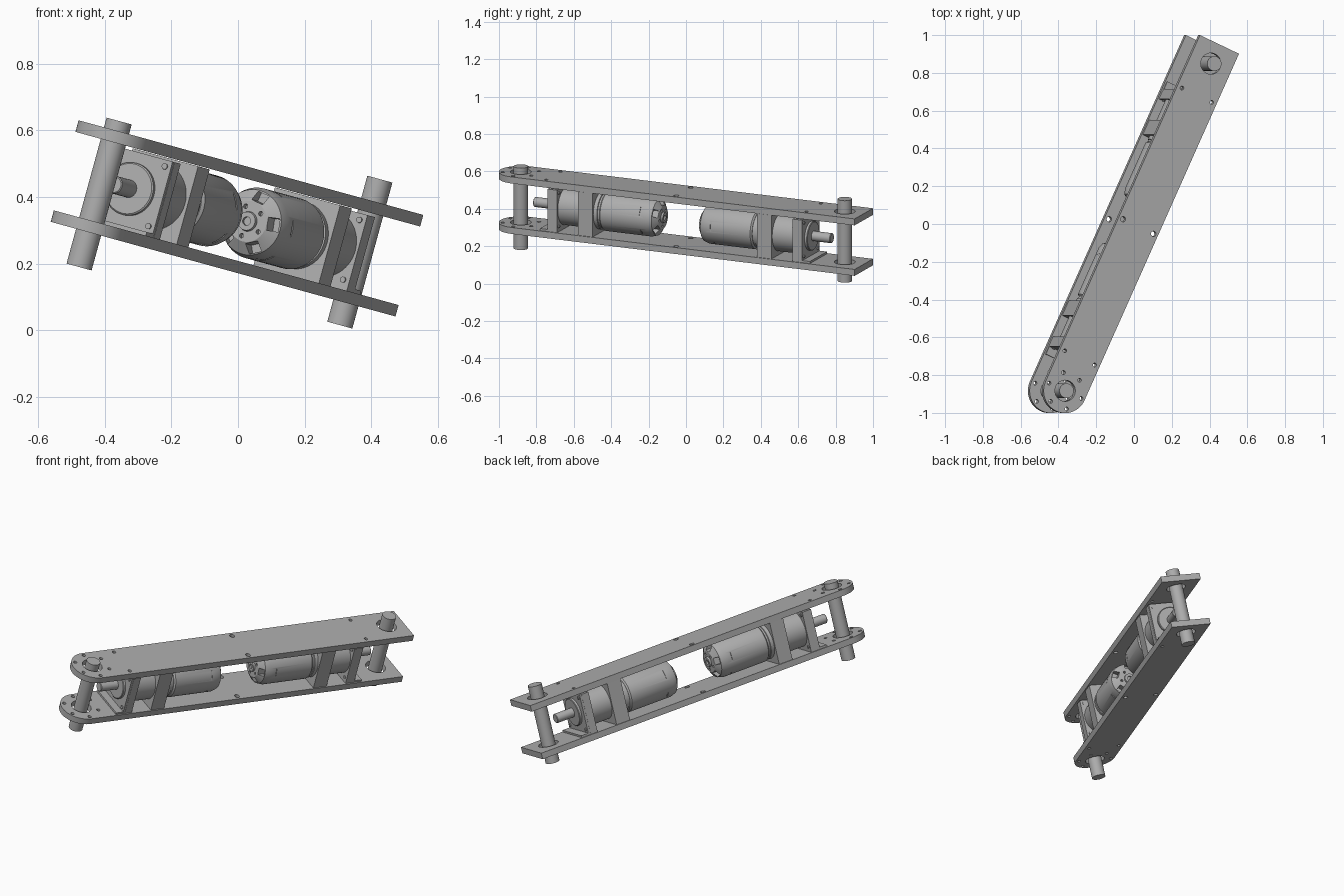
import bpy, bmesh
from math import sin, cos, pi, radians
from mathutils import Matrix, Vector

cube = bpy.data.objects.get("Cube")
if cube:
    bpy.data.objects.remove(cube)

grey = bpy.data.materials.new("machined_grey")
grey.use_nodes = True
COLOUR = (0.42, 0.42, 0.42, 1)
grey.diffuse_color = COLOUR
grey.node_tree.nodes["Principled BSDF"].inputs["Base Color"].default_value = COLOUR

# Local frame: X across the plates, Y along them, Z through them
FRAME = (Matrix.Rotation(radians(15.35), 4, 'Y')
         @ Matrix.Translation((-0.51, -0.883, 0))
         @ Matrix.Rotation(radians(-24.8), 4, 'Z'))
MID = 0.958                      # middle of the assembly along Y
AXIS = 0.323                     # height of the motor axis
HALF_TURN = (Matrix.Translation((0, MID, 0)) @ Matrix.Rotation(pi, 4, 'Z')
             @ Matrix.Translation((0, -MID, 0)))
parts = []


def add_object(name, bm):
    bmesh.ops.recalc_face_normals(bm, faces=bm.faces)
    mesh = bpy.data.meshes.new(name)
    bm.to_mesh(mesh)
    bm.free()
    mesh.materials.clear()
    mesh.materials.append(grey)
    ob = bpy.data.objects.new(name, mesh)
    bpy.context.collection.objects.link(ob)
    parts.append(ob)
    return ob


def baked(ob):
    """Evaluated copy of an object's mesh as a bmesh."""
    dg = bpy.context.evaluated_depsgraph_get()
    mesh = bpy.data.meshes.new_from_object(ob.evaluated_get(dg))
    bm = bmesh.new()
    bm.from_mesh(mesh)
    bpy.data.meshes.remove(mesh)
    return bm


def box(bm, x, y, z, turn=Matrix()):
    size = [b - a for a, b in (x, y, z)]
    mid = [(a + b) / 2 for a, b in (x, y, z)]
    bmesh.ops.create_cube(bm, size=1, matrix=turn @ Matrix.Translation(mid)
                          @ Matrix.Diagonal((*size, 1)))


def rod(bm, r, start, end, segs=32):
    a, b = Vector(start), Vector(end)
    rot = (b - a).to_track_quat('Z', 'Y').to_matrix().to_4x4()
    bmesh.ops.create_cone(bm, cap_ends=True, segments=segs, radius1=r, radius2=r,
                          depth=(b - a).length,
                          matrix=Matrix.Translation((a + b) / 2) @ rot)


def lathe(bm, profile, segs=56):
    """Turn (radius, y) points about the motor axis."""
    rings = [[bm.verts.new((r * cos(2 * pi * i / segs), y, AXIS + r * sin(2 * pi * i / segs)))
              for i in range(segs)] for r, y in profile]
    for a, b in zip(rings, rings[1:]):
        for i in range(segs):
            j = (i + 1) % segs
            bm.faces.new((a[i], a[j], b[j], b[i]))
    bm.faces.new(rings[0])
    bm.faces.new(rings[-1])


def circle(x, y, r, segs=20):
    return [(x + r * cos(2 * pi * i / segs), y + r * sin(2 * pi * i / segs)) for i in range(segs)]


def plate(name, z, half_thick):
    R, END = 0.118, 2.02
    loops = [[(R * cos(pi + pi * i / 32), R * sin(pi + pi * i / 32)) for i in range(33)]
             + [(R, END), (-R, END)]]
    # shaft holes, bracket screw holes, centre holes, bolt circle
    loops += [circle(0, 0, 0.056, 40), circle(0, 1.908, 0.056, 40)]
    for side in (-1, 1):
        loops += [circle(side * 0.09, y, 0.01) for y in (0.192, 1.724)]
        loops.append(circle(side * 0.092, MID, 0.014))
    loops += [circle(0.097 * cos(pi * k / 3), 0.097 * sin(pi * k / 3), 0.01) for k in range(6)]
    curve = bpy.data.curves.new(name, 'CURVE')
    curve.dimensions, curve.fill_mode, curve.extrude = '2D', 'BOTH', half_thick
    for pts in loops:
        spline = curve.splines.new('POLY')
        spline.points.add(len(pts) - 1)
        for p, (x, y) in zip(spline.points, pts):
            p.co = (x, y, 0, 1)
        spline.use_cyclic_u = True
    tmp = bpy.data.objects.new(name + "_outline", curve)
    bpy.context.collection.objects.link(tmp)
    bm = baked(tmp)
    bpy.data.objects.remove(tmp)
    bmesh.ops.remove_doubles(bm, verts=bm.verts, dist=1e-5)
    bmesh.ops.translate(bm, verts=bm.verts, vec=(0, 0, z))
    add_object(name, bm)


def cut(ob, cutter_bm):
    """Subtract the cutter and keep only the result."""
    cutter = add_object("cutter", cutter_bm)
    cutter.hide_render = True
    mod = ob.modifiers.new("cut", 'BOOLEAN')
    mod.object, mod.operation, mod.solver = cutter, 'DIFFERENCE', 'EXACT'
    bm = baked(ob)
    ob.modifiers.clear()
    bm.to_mesh(ob.data)
    bm.free()
    parts.remove(cutter)
    bpy.data.objects.remove(cutter)


# Plates and cross shafts
plate("lower_plate", 0.183, 0.0178)
plate("upper_plate", 0.463, 0.018)
for name, y, low, high in (("front_cross_shaft", 0, 0.057, 0.511),
                           ("rear_cross_shaft", 1.908, 0.096, 0.550)):
    bm = bmesh.new()
    rod(bm, 0.039, (0, y, low), (0, y, high), 40)
    add_object(name, bm)

motor_start = len(parts)

# Motor can with vented end cap
bm = bmesh.new()
lathe(bm, [(0.1, 0.508), (0.108, 0.516), (0.108, 0.785), (0.099, 0.814), (0.062, 0.838),
           (0.03, 0.838), (0.028, 0.848), (0.013, 0.848), (0.013, 0.838)])
can = add_object("motor_can", bm)
cutter = bmesh.new()
for k in range(5):
    turn = (Matrix.Translation((0, 0, AXIS))
            @ Matrix.Rotation(-radians(28 + 72 * k), 4, 'Y'))
    box(cutter, (0.064, 0.094), (0.79, 0.86), (-0.02, 0.02), turn)      # vents
    box(cutter, (0.104, 0.12), (0.745, 0.752), (-0.035, 0.035), turn)   # side slots
    a = radians(64 + 72 * k)
    x, z = 0.047 * cos(a), AXIS + 0.047 * sin(a)
    rod(cutter, 0.007, (x, 0.82, z), (x, 0.86, z), 16)                  # screw holes
cut(can, cutter)

# Gearbox and its output
bm = bmesh.new()
lathe(bm, [(0.103, 0.262), (0.103, 0.495), (0.098, 0.497), (0.098, 0.51)])
add_object("gearbox", bm)
bm = bmesh.new()
lathe(bm, [(0.08, 0.22), (0.08, 0.196), (0.076, 0.193)])
add_object("output_boss", bm)
bm = bmesh.new()
lathe(bm, [(0.027, 0.2), (0.027, 0.086), (0.024, 0.083)], 32)
add_object("output_shaft", bm)

# Square mounting flange, with screws at the corners
bm = bmesh.new()
box(bm, (-0.111, 0.111), (0.22, 0.265), (0.2, 0.436))
add_object("mounting_flange", bm)
bm = bmesh.new()
for x in (-0.09, 0.09):
    for z in (-0.093, 0.093):
        rod(bm, 0.009, (x, 0.203, AXIS + z), (x, 0.27, AXIS + z), 16)
add_object("flange_screws", bm)

# Angle bracket: upright and foot
bm = bmesh.new()
box(bm, (-0.11, 0.11), (0.208, 0.22), (0.2, 0.436))
box(bm, (-0.11, 0.11), (0.163, 0.208), (0.2, 0.212))
add_object("angle_bracket", bm)

# Square clamp block around the gearbox
bm = bmesh.new()
box(bm, (-0.112, 0.112), (0.388, 0.474), (0.2, 0.443))
add_object("clamp_block", bm)

# Second motor faces the other way
for ob in parts[motor_start:]:
    twin = ob.copy()
    twin.data = ob.data.copy()
    twin.data.transform(HALF_TURN)
    twin.name, ob.name = "rear_" + ob.name, "front_" + ob.name
    bpy.context.collection.objects.link(twin)
    parts.append(twin)

# Tilt the whole assembly and shade it
bpy.ops.object.select_all(action='DESELECT')
for ob in parts:
    ob.data.transform(FRAME)
    ob.select_set(True)
bpy.context.view_layer.objects.active = parts[0]
bpy.ops.object.shade_smooth_by_angle(angle=radians(30))
